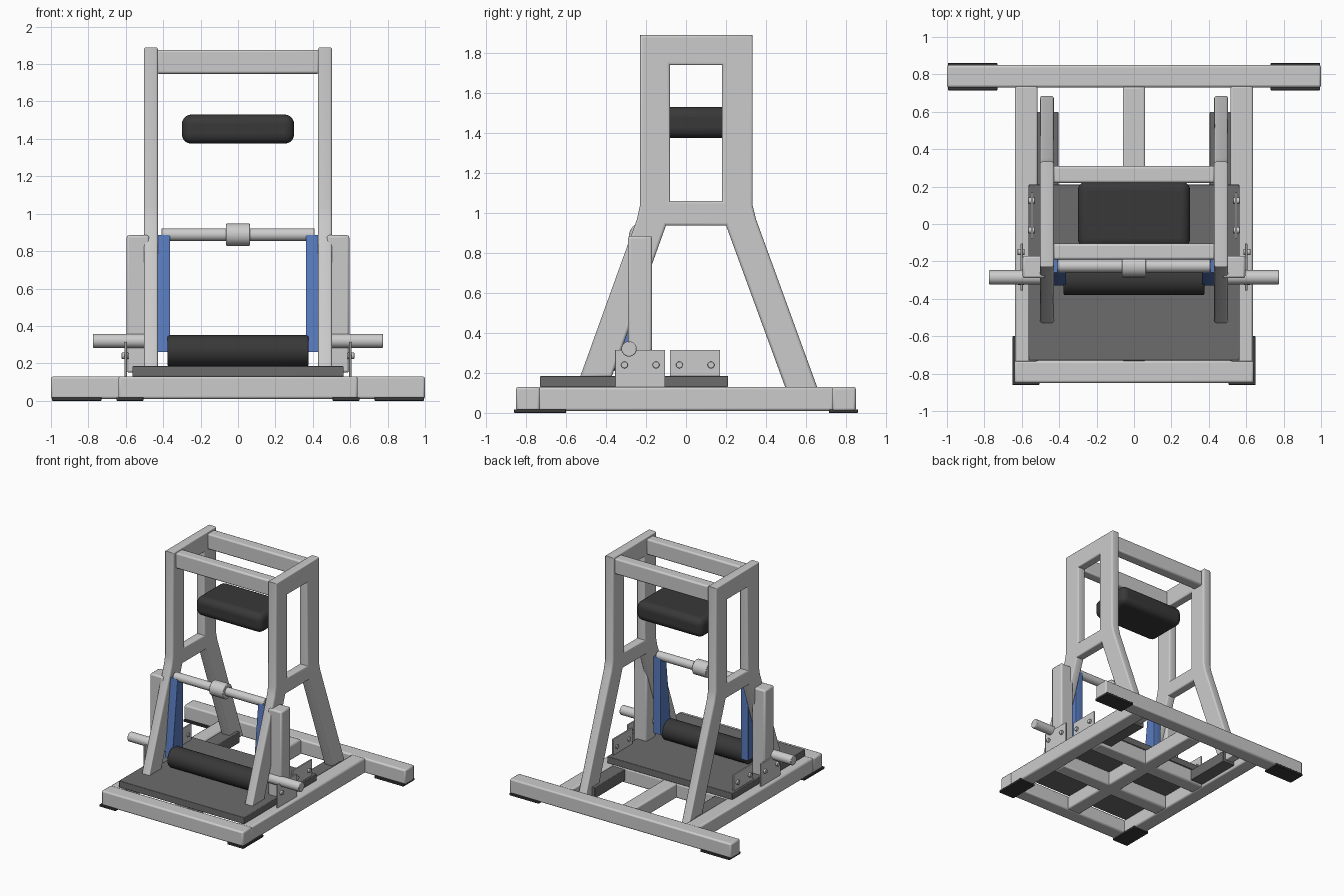
import bpy, bmesh, math
from mathutils import Matrix, Vector

if "Cube" in bpy.data.objects:
    bpy.data.objects.remove(bpy.data.objects["Cube"])


def material(name, rgb):
    m = bpy.data.materials.new(name)
    m.diffuse_color = (*rgb, 1)
    m.use_nodes = True
    m.node_tree.nodes["Principled BSDF"].inputs["Base Color"].default_value = m.diffuse_color
    return m


RUBBER = material("dark_rubber", (0.04, 0.04, 0.04))
PLATE = material("plate_grey", (0.15, 0.15, 0.15))
BLUE = material("blue_paint", (0.10, 0.20, 0.52))


def finish(ob, mat=None, bevel=0, segments=2):
    if mat:
        ob.data.materials.append(mat)
    if bevel:
        b = ob.modifiers.new("bevel", "BEVEL")
        b.width, b.segments, b.limit_method = bevel, segments, "ANGLE"
    bpy.ops.object.select_all(action="DESELECT")
    ob.select_set(True)
    bpy.context.view_layer.objects.active = ob
    bpy.ops.object.shade_smooth_by_angle(angle=math.radians(35))
    return ob


def mesh_object(name, bm):
    me = bpy.data.meshes.new(name)
    bm.to_mesh(me)
    bm.free()
    ob = bpy.data.objects.new(name, me)
    bpy.context.collection.objects.link(ob)
    return ob


def box(name, x, y, z, mat=None, bevel=0.012, segments=2):
    """Box from (min, max) ranges on each axis."""
    bm = bmesh.new()
    bmesh.ops.create_cube(bm, size=1)
    for v in bm.verts:
        v.co = Vector([(a + b) / 2 + c * (b - a) for (a, b), c in zip((x, y, z), v.co)])
    return finish(mesh_object(name, bm), mat, bevel, segments)


def rod(name, x, y, z, r, mat=None, bevel=0.004, sides=40):
    """Cylinder along x."""
    bm = bmesh.new()
    bmesh.ops.create_cone(bm, cap_ends=True, segments=sides, radius1=r, radius2=r, depth=abs(x[1] - x[0]))
    bm.transform(Matrix.Translation(((x[0] + x[1]) / 2, y, z)) @ Matrix.Rotation(math.pi / 2, 4, "Y"))
    return finish(mesh_object(name, bm), mat, bevel)


def profile(name, loops, x, bevel, mat=None):
    """Closed (y, z) outlines, with holes, extruded along x."""
    cu = bpy.data.curves.new(name, "CURVE")
    cu.dimensions, cu.fill_mode = "2D", "BOTH"
    cu.bevel_depth, cu.bevel_resolution, cu.offset = bevel, 2, -bevel
    cu.extrude = (x[1] - x[0]) / 2 - bevel
    for pts in loops:
        s = cu.splines.new("POLY")
        s.points.add(len(pts) - 1)
        for p, (a, b) in zip(s.points, pts):
            p.co = (a, b, 0, 1)
        s.use_cyclic_u = True
    ob = bpy.data.objects.new(name, cu)
    bpy.context.collection.objects.link(ob)
    ob.matrix_world = Matrix(((0, 0, 1, (x[0] + x[1]) / 2), (1, 0, 0, 0), (0, 1, 0, 0), (0, 0, 0, 1)))
    bpy.ops.object.select_all(action="DESELECT")
    ob.select_set(True)
    bpy.context.view_layer.objects.active = ob
    bpy.ops.object.convert(target="MESH")
    return finish(bpy.context.view_layer.objects.active, mat)


# Base frame
FLOOR = (0.01, 0.13)
box("front_rail", (-0.64, 0.64), (-0.85, -0.73), FLOOR)
box("rear_rail", (-1, 1), (0.73, 0.85), FLOOR)
box("middle_rail", (-0.06, 0.06), (-0.735, 0.735), FLOOR)
for i, y in enumerate((-0.35, 0.09)):
    box(f"cross_rail_{i}", (-0.52, 0.52), (y, y + 0.12), FLOOR)

# Foot plate resting on the base
box("foot_plate", (-0.565, 0.565), (-0.73, 0.21), (0.13, 0.185), PLATE, 0.004)

# Outline of the side A-frame, with a window
outline = [(-0.23, 1.89), (-0.23, 1.04), (-0.245, 0.97), (-0.53, 0.18), (-0.372, 0.18),
           (-0.10, 0.938), (0.20, 0.938), (0.525, 0.05), (0.685, 0.05), (0.35, 0.97),
           (0.333, 1.04), (0.333, 1.89)]
window = [(-0.08, 1.06), (0.18, 1.06), (0.18, 1.74), (-0.08, 1.74)]

# Blue arm tapering upward
arm = [(-0.33, 0.26), (-0.19, 0.26), (-0.19, 0.885), (-0.26, 0.885)]

for side, s in (("left", -1), ("right", 1)):
    def span(a, b):
        return (min(a * s, b * s), max(a * s, b * s))

    box(f"{side}_side_rail", span(0.515, 0.637), (-0.74, 0.74), FLOOR)
    box(f"{side}_leg_support", span(0.405, 0.52), (0.2, 0.6), (0.03, 0.12), PLATE, 0.004)
    box(f"{side}_front_foot", span(0.505, 0.65), (-0.86, -0.60), (0, 0.018), RUBBER, 0.003)
    box(f"{side}_rear_foot", span(0.73, 0.995), (0.715, 0.86), (0, 0.018), RUBBER, 0.003)
    profile(f"{side}_a_frame", [outline, window], span(0.428, 0.503), 0.012)
    box(f"{side}_post", span(0.475, 0.595), (-0.29, -0.17), (0.15, 0.885))
    profile(f"{side}_arm", [arm], span(0.363, 0.43), 0.004, BLUE)
    rod(f"{side}_weight_peg", span(0.40, 0.775), -0.285, 0.32, 0.038)

    # Bolted side brackets
    for n, bx, y0 in (("front", 0.60, -0.355), ("rear", 0.545, -0.08)):
        box(f"{side}_{n}_bracket", span(bx - 0.006, bx + 0.006), (y0, y0 + 0.25), (0.128, 0.315), None, 0.002)
        for k in (0.047, 0.205):
            rod(f"{side}_{n}_bolt", span(bx - 0.015, bx + 0.022), y0 + k, 0.24, 0.017, None, 0.003, 20)

# Top crossbars
box("front_top_bar", (-0.435, 0.435), (-0.19, -0.105), (1.748, 1.876))
box("rear_top_bar", (-0.435, 0.435), (0.22, 0.31), (1.748, 1.876))

# Handle, collar, roller and pad
rod("handle_bar", (-0.41, 0.41), -0.225, 0.888, 0.034)
rod("handle_collar", (-0.063, 0.063), -0.225, 0.888, 0.06)
rod("roller", (-0.377, 0.377), -0.297, 0.268, 0.083, RUBBER, 0.008, 48)
box("pad", (-0.30, 0.30), (-0.13, 0.23), (1.375, 1.53), RUBBER, 0.05, 5)
